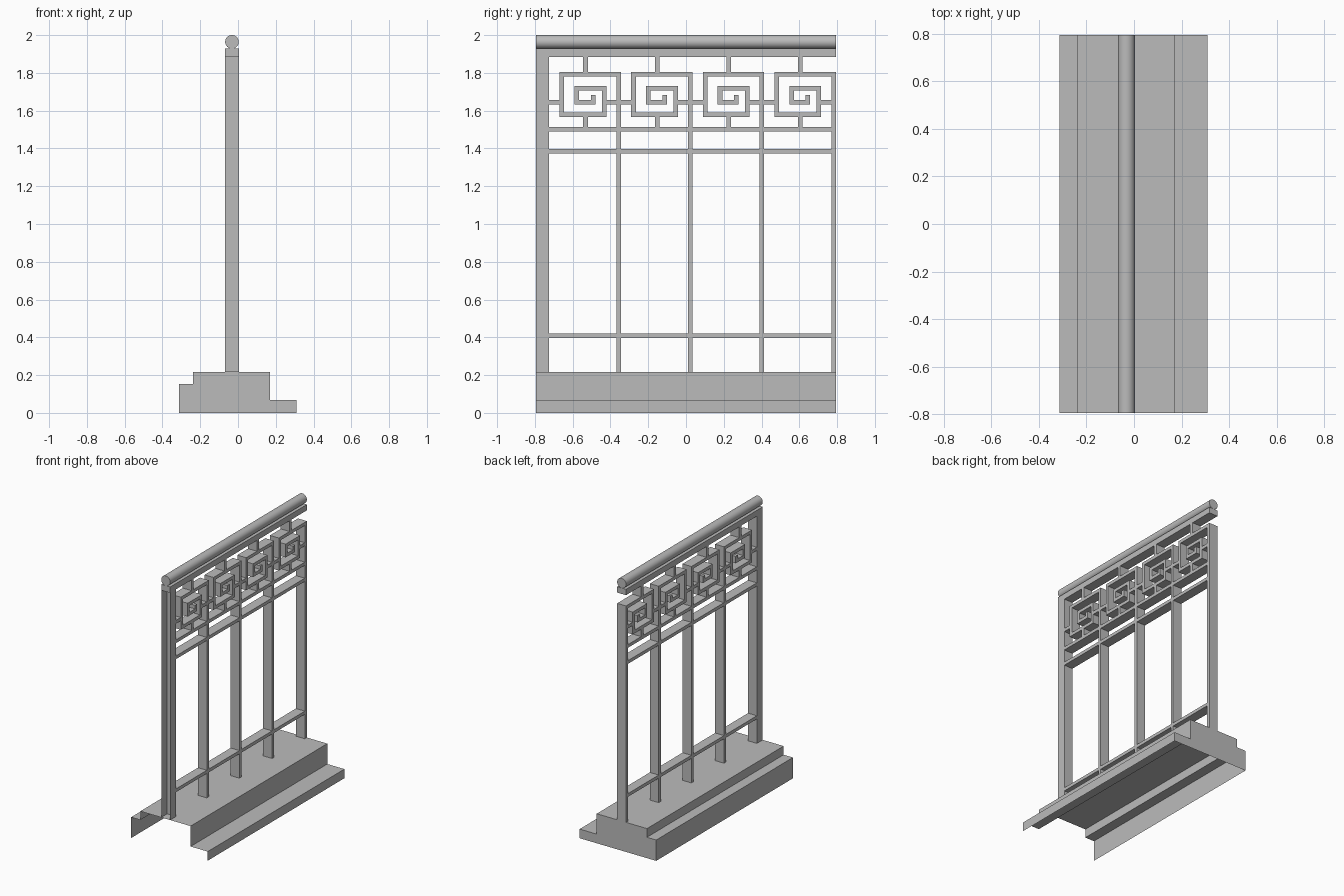
import bpy, bmesh, math
from mathutils import Vector

old = bpy.data.objects.get("Cube")
if old:
    bpy.data.objects.remove(old, do_unlink=True)

grey = bpy.data.materials.new("plain_grey")
grey.use_nodes = True
grey.diffuse_color = (0.5, 0.5, 0.5, 1)
grey.node_tree.nodes["Principled BSDF"].inputs["Base Color"].default_value = (0.5, 0.5, 0.5, 1)

HALF = 0.793             # half length along y
X0, X1 = -0.068, 0.004   # depth of the screen
XC = (X0 + X1) / 2
BAR = 0.024              # bar thickness
PITCH = 0.379            # spacing of the bays
BASE_TOP = 0.217
POST_IN = -0.725
LAST = HALF - BAR / 2    # centre of the last upright


def finish(name, bm):
    mesh = bpy.data.meshes.new(name)
    bm.to_mesh(mesh)
    bm.free()
    mesh.materials.append(grey)
    ob = bpy.data.objects.new(name, mesh)
    bpy.context.collection.objects.link(ob)
    return ob


def box(name, y0, y1, z0, z1, open_front=False):
    bm = bmesh.new()
    bmesh.ops.create_cube(bm, size=1)
    for v in bm.verts:
        v.co = Vector((X0 if v.co.x < 0 else X1,
                       y0 if v.co.y < 0 else y1,
                       z0 if v.co.z < 0 else z1))
    if open_front:
        bm.normal_update()
        gone = [f for f in bm.faces if f.normal.y < -0.9]
        bmesh.ops.delete(bm, geom=gone, context='FACES_ONLY')
    return finish(name, bm)


def ribbon(name, path):
    """Flat right-angled path in y-z, mitred to bar thickness and extruded through the depth."""
    h = BAR / 2
    pts = [Vector(p) for p in path]
    left, right = [], []
    for i, p in enumerate(pts):
        a = (p - pts[i - 1]).normalized() if i else None
        b = (pts[i + 1] - p).normalized() if i < len(pts) - 1 else None
        a, b = a or b, b or a
        na, nb = Vector((-a.y, a.x)), Vector((-b.y, b.x))
        off = na * h if a.dot(b) > 0.9 else (na + nb) * h
        left.append(p + off)
        right.append(p - off)
    bm = bmesh.new()
    va = [bm.verts.new((X0, q.x, q.y)) for q in left]
    vb = [bm.verts.new((X0, q.x, q.y)) for q in right]
    faces = [bm.faces.new((va[i], va[i + 1], vb[i + 1], vb[i])) for i in range(len(pts) - 1)]
    ext = bmesh.ops.extrude_face_region(bm, geom=faces, use_keep_orig=True)
    moved = [g for g in ext["geom"] if isinstance(g, bmesh.types.BMVert)]
    bmesh.ops.translate(bm, verts=moved, vec=(X1 - X0, 0, 0))
    bmesh.ops.recalc_face_normals(bm, faces=bm.faces)
    return finish(name, bm)


# Stepped base: thin shell, closed at the back, open at the front and below
profile = [(-0.313, 0), (-0.313, 0.153), (-0.238, 0.153), (-0.238, BASE_TOP),
           (0.17, BASE_TOP), (0.17, 0.067), (0.309, 0.067), (0.309, 0)]
bm = bmesh.new()
front = [bm.verts.new((x, -HALF, z)) for x, z in profile]
back = [bm.verts.new((x, HALF, z)) for x, z in profile]
for i in range(len(profile) - 1):
    bm.faces.new((front[i], back[i], back[i + 1], front[i + 1]))
bm.faces.new(back)
bmesh.ops.recalc_face_normals(bm, faces=bm.faces)
bm.normal_update()
if max(bm.faces, key=lambda f: f.calc_center_median().z).normal.z < 0:
    bmesh.ops.reverse_faces(bm, faces=bm.faces)
finish("stepped_base", bm)

# End post and top beam
box("end_post", -HALF, POST_IN, BASE_TOP, 1.885, open_front=True)
box("top_beam", -HALF, HALF, 1.885, 1.928)

# Round handrail
bpy.ops.mesh.primitive_cylinder_add(vertices=32, radius=0.036, depth=2 * HALF,
                                    location=(XC, 0, 1.964), rotation=(math.pi / 2, 0, 0))
rail = bpy.context.object
rail.name = "handrail"
rail.data.materials.append(grey)
bpy.ops.object.shade_smooth_by_angle(angle=math.radians(35))

# Long horizontal bars
for name, z in (("lower_bar", 0.408), ("middle_bar", 1.384), ("upper_bar", 1.502)):
    box(name, POST_IN, HALF, z - BAR / 2, z + BAR / 2)

# Uprights with a square spiral and its connectors in every bay
TOP, MID = 1.794, 1.645
for i in range(4):
    y = LAST - (3 - i) * PITCH
    tag = str(i + 1)
    box("upright_" + tag, y - BAR / 2, y + BAR / 2, BASE_TOP, TOP + BAR / 2)
    spiral = [(0, TOP), (-0.301, TOP), (-0.301, 1.579), (-0.078, 1.579), (-0.078, 1.719),
              (-0.222, 1.719), (-0.222, MID), (-0.136, MID), (-0.136, 1.683)]
    ribbon("spiral_" + tag, [(y + dy, z) for dy, z in spiral])
    box("side_link_" + tag, y - 0.068, y, MID - BAR / 2, MID + BAR / 2)
    start = POST_IN if i == 0 else y - PITCH
    box("bay_link_" + tag, start, y - 0.311, MID - BAR / 2, MID + BAR / 2)
    hy = y - 0.176
    box("top_link_" + tag, hy - BAR / 2, hy + BAR / 2, TOP, 1.885)
    box("bottom_link_" + tag, hy - BAR / 2, hy + BAR / 2, 1.502, 1.579)
